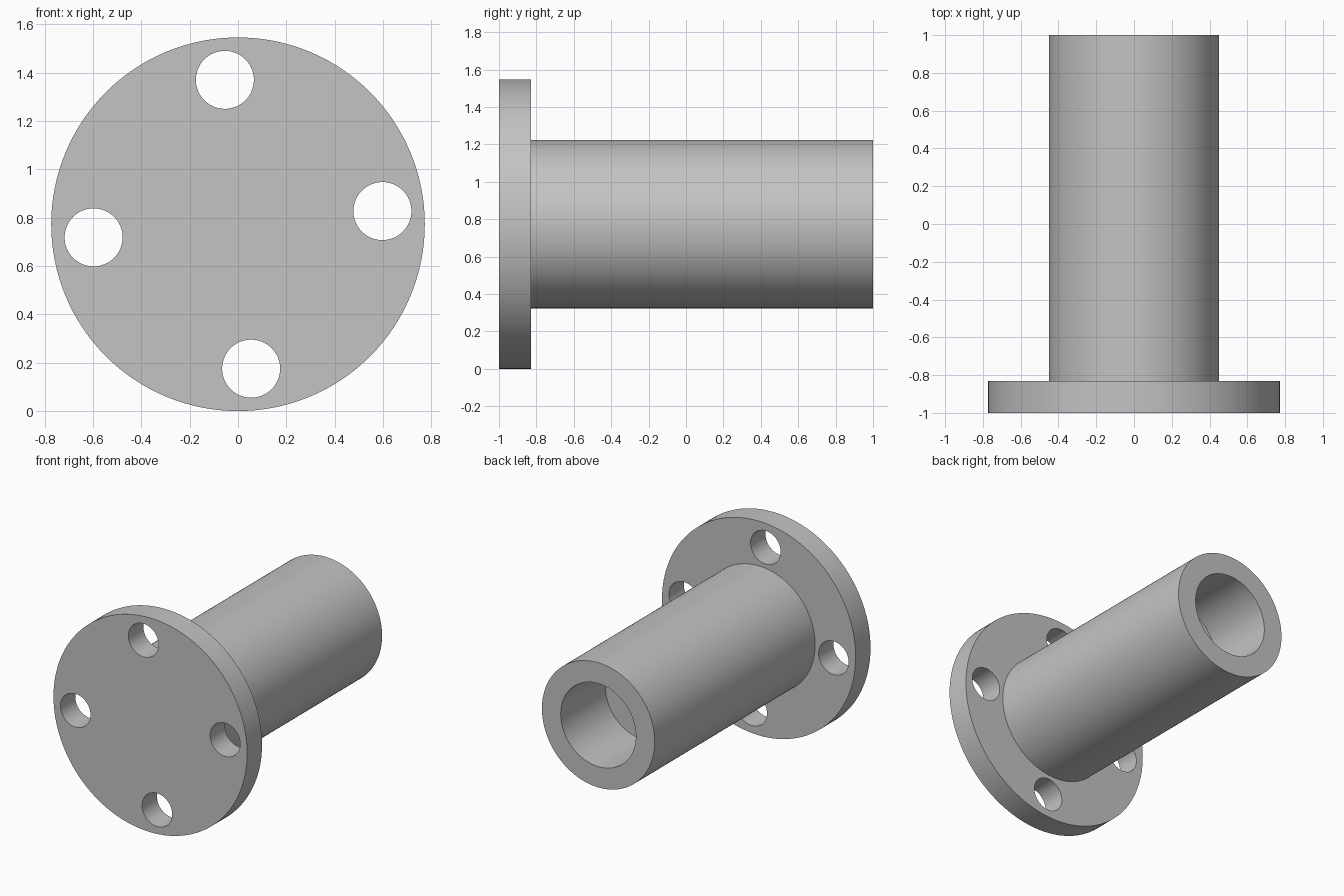
import bpy, bmesh
from math import radians, cos, sin, tau
from mathutils import Matrix

cube = bpy.data.objects.get("Cube")
if cube:
    bpy.data.objects.remove(cube, do_unlink=True)

FLANGE_R, TUBE_R, BORE_R = 0.773, 0.45, 0.30
FRONT, STEP, FLOOR, BACK = -1.0, -0.83, 0.49, 1.0
HOLE_R, HOLE_CIRCLE, HOLE_TURN = 0.12, 0.6, radians(5.2)
SEGMENTS = 128

steel = bpy.data.materials.new("grey_steel")
steel.use_nodes = True
colour = (0.55, 0.55, 0.55, 1)
steel.diffuse_color = colour
steel.node_tree.nodes["Principled BSDF"].inputs["Base Color"].default_value = colour


def add_object(name, bm):
    bmesh.ops.recalc_face_normals(bm, faces=bm.faces)
    mesh = bpy.data.meshes.new(name)
    bm.to_mesh(mesh)
    bm.free()
    mesh.materials.append(steel)
    obj = bpy.data.objects.new(name, mesh)
    bpy.context.collection.objects.link(obj)
    return obj


# Flange and tube: one lathe profile of (radius, y) rings, capped at both ends
profile = [(FLANGE_R, FRONT), (FLANGE_R, STEP), (TUBE_R, STEP),
           (TUBE_R, BACK), (BORE_R, BACK), (BORE_R, FLOOR)]
bm = bmesh.new()
rings = []
for r, y in profile:
    angles = [tau * i / SEGMENTS for i in range(SEGMENTS)]
    rings.append([bm.verts.new((r * cos(a), y, FLANGE_R + r * sin(a))) for a in angles])
for a, b in zip(rings, rings[1:]):
    for i in range(SEGMENTS):
        j = (i + 1) % SEGMENTS
        bm.faces.new((a[i], a[j], b[j], b[i]))
bm.faces.new(rings[0])
bm.faces.new(rings[-1])
body = add_object("flanged_tube", bm)

# Four bolt holes through the flange
bm = bmesh.new()
for k in range(4):
    a = HOLE_TURN + k * tau / 4
    place = Matrix.Translation((HOLE_CIRCLE * cos(a), (FRONT + STEP) / 2,
                                FLANGE_R + HOLE_CIRCLE * sin(a)))
    bmesh.ops.create_cone(bm, cap_ends=True, segments=64, radius1=HOLE_R, radius2=HOLE_R,
                          depth=0.4, matrix=place @ Matrix.Rotation(radians(90), 4, 'X'))
cutter = add_object("bolt_hole_cutter", bm)
cutter.hide_render = True

cut = body.modifiers.new("bolt_holes", 'BOOLEAN')
cut.operation = 'DIFFERENCE'
cut.solver = 'EXACT'
cut.object = cutter

# Apply the cut, then smooth the round walls and keep the rims sharp
bpy.ops.object.select_all(action='DESELECT')
body.select_set(True)
bpy.context.view_layer.objects.active = body
bpy.ops.object.modifier_apply(modifier=cut.name)
bpy.data.objects.remove(cutter, do_unlink=True)
bpy.ops.object.shade_smooth_by_angle(angle=radians(30))
